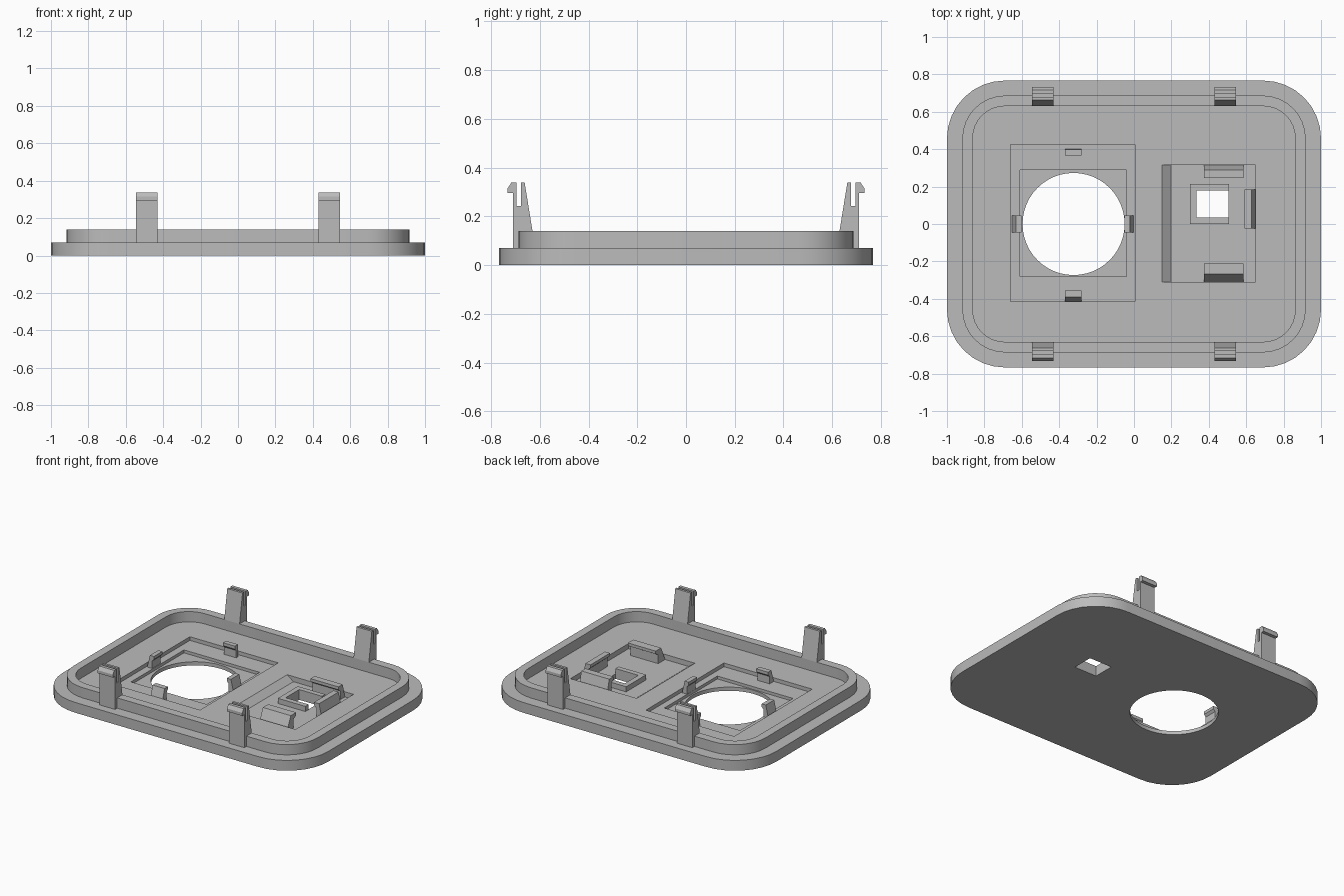
import bpy
import bmesh
from math import cos, sin, pi
from mathutils import Vector

if "Cube" in bpy.data.objects:
    bpy.data.objects.remove(bpy.data.objects["Cube"], do_unlink=True)

grey = bpy.data.materials.new("light grey plastic")
grey.use_nodes = True
grey.diffuse_color = (0.5, 0.5, 0.5, 1)
grey.node_tree.nodes["Principled BSDF"].inputs["Base Color"].default_value = (0.5, 0.5, 0.5, 1)


def extrude(name, points, offset):
    """Solid made by sweeping a closed outline along an offset."""
    bm = bmesh.new()
    face = bm.faces.new([bm.verts.new(p) for p in points])
    swept = bmesh.ops.extrude_face_region(bm, geom=[face])
    verts = [g for g in swept["geom"] if isinstance(g, bmesh.types.BMVert)]
    bmesh.ops.translate(bm, verts=verts, vec=offset)
    bmesh.ops.recalc_face_normals(bm, faces=bm.faces)
    mesh = bpy.data.meshes.new(name)
    bm.to_mesh(mesh)
    bm.free()
    mesh.materials.append(grey)
    obj = bpy.data.objects.new(name, mesh)
    bpy.context.collection.objects.link(obj)
    return obj


def prism(name, outline, z0, z1):
    return extrude(name, [(x, y, z0) for x, y in outline], (0, 0, z1 - z0))


def box(name, x0, x1, y0, y1, z0, z1):
    return prism(name, [(x0, y0), (x1, y0), (x1, y1), (x0, y1)], z0, z1)


def rounded(hx, hy, r, steps=8):
    """Rounded rectangle outline centred on the origin."""
    pts = []
    for q, (sx, sy) in enumerate([(1, 1), (-1, 1), (-1, -1), (1, -1)]):
        for i in range(steps + 1):
            a = (q + i / steps) * pi / 2
            pts.append((sx * (hx - r) + r * cos(a), sy * (hy - r) + r * sin(a)))
    return pts


def cut(obj, cutter):
    mod = obj.modifiers.new("cut", "BOOLEAN")
    mod.operation = "DIFFERENCE"
    mod.solver = "EXACT"
    mod.object = cutter
    bpy.context.view_layer.objects.active = obj
    bpy.ops.object.modifier_apply(modifier=mod.name)
    bpy.data.objects.remove(cutter, do_unlink=True)


def smooth(obj):
    bpy.ops.object.select_all(action="DESELECT")
    obj.select_set(True)
    bpy.context.view_layer.objects.active = obj
    bpy.ops.object.shade_smooth_by_angle(angle=pi / 6)


def clip(name, center, out, width, profile):
    """Profile of (distance outward, height) swept sideways about a centre."""
    out = Vector(out)
    side = Vector((-out.y, out.x, 0))
    start = Vector((*center, 0)) - side * width / 2
    return extrude(name, [start + out * d + Vector((0, 0, z)) for d, z in profile], side * width)


TOP, RIM = 0.07, 0.14
BIG_FLOOR, SEAT, SMALL_FLOOR = 0.045, 0.025, 0.035

# Base plate with two recesses and their openings
plate = prism("base_plate", rounded(1.0, 0.767, 0.31), 0, TOP)
cut(plate, box("cutter", -0.66, 0.005, -0.415, 0.425, BIG_FLOOR, 0.2))
cut(plate, box("cutter", -0.61, -0.04, -0.28, 0.29, SEAT, 0.2))
circle = [(-0.323 + 0.273 * cos(a), 0.273 * sin(a)) for a in (i * pi / 24 for i in range(48))]
cut(plate, prism("cutter", circle, -0.1, 0.2))
# The small recess has a ramp along one side
ramp = [(0.15, TOP), (0.15, 0.2), (0.65, 0.2), (0.65, SMALL_FLOOR), (0.197, SMALL_FLOOR)]
cut(plate, extrude("cutter", [(x, -0.31, z) for x, z in ramp], (0, 0.625, 0)))
cut(plate, box("cutter", 0.335, 0.505, 0.035, 0.18, -0.1, 0.2))
smooth(plate)

# Raised rim
rim = prism("raised_rim", rounded(0.918, 0.687, 0.23), TOP, RIM)
cut(rim, prism("cutter", rounded(0.862, 0.63, 0.17), 0, 0.3))
smooth(rim)

# Three-sided frame around the small opening
frame = box("window_frame", 0.3, 0.507, 0, 0.215, SMALL_FLOOR, TOP)
cut(frame, box("cutter", 0.335, 0.6, 0.035, 0.18, 0, 0.2))

# Four tall split snap hooks on the long sides
hook = [(0.63, RIM), (0.662, 0.338), (0.678, 0.338), (0.678, 0.243), (0.695, 0.243),
        (0.695, 0.338), (0.717, 0.338), (0.732, 0.315), (0.732, 0.295), (0.71, 0.295),
        (0.71, TOP), (0.63, TOP)]
for sy, end in ((-1, "front"), (1, "back")):
    for sx, side in ((-1, "right"), (1, "left")):
        clip(f"{end}_{side}_snap_hook", (sx * 0.487, 0), (0, sy, 0), 0.115, hook)


def retainer(name, center, out, width, inner, crest, outer, floor, top=0.13):
    """Small catch with a sloped back and a lip that leans inward."""
    stem = inner + (crest - inner) * 0.45
    clip(name, center, out, width,
         [(outer, floor), (crest, top), (inner, top), (inner, top - 0.02),
          (stem, top - 0.035), (stem, floor)])


# Catches around the round opening
for sx, side in ((-1, "right"), (1, "left")):
    retainer(f"round_{side}_catch", (-0.327, 0), (sx, 0, 0), 0.09,
             0.275, 0.305, 0.33, SEAT)
retainer("round_front_catch", (-0.325, 0), (0, -1, 0), 0.09, 0.355, 0.39, 0.415, BIG_FLOOR)
retainer("round_back_catch", (-0.325, 0), (0, 1, 0), 0.09, 0.365, 0.398, 0.4, BIG_FLOOR)

# Catches around the small opening
retainer("small_front_catch", (0.48, 0), (0, -1, 0), 0.21, 0.21, 0.268, 0.31, SMALL_FLOOR)
retainer("small_back_catch", (0.48, 0), (0, 1, 0), 0.21, 0.245, 0.29, 0.315, SMALL_FLOOR)
retainer("small_side_catch", (0, 0.08), (1, 0, 0), 0.21, 0.59, 0.628, 0.65, SMALL_FLOOR)
